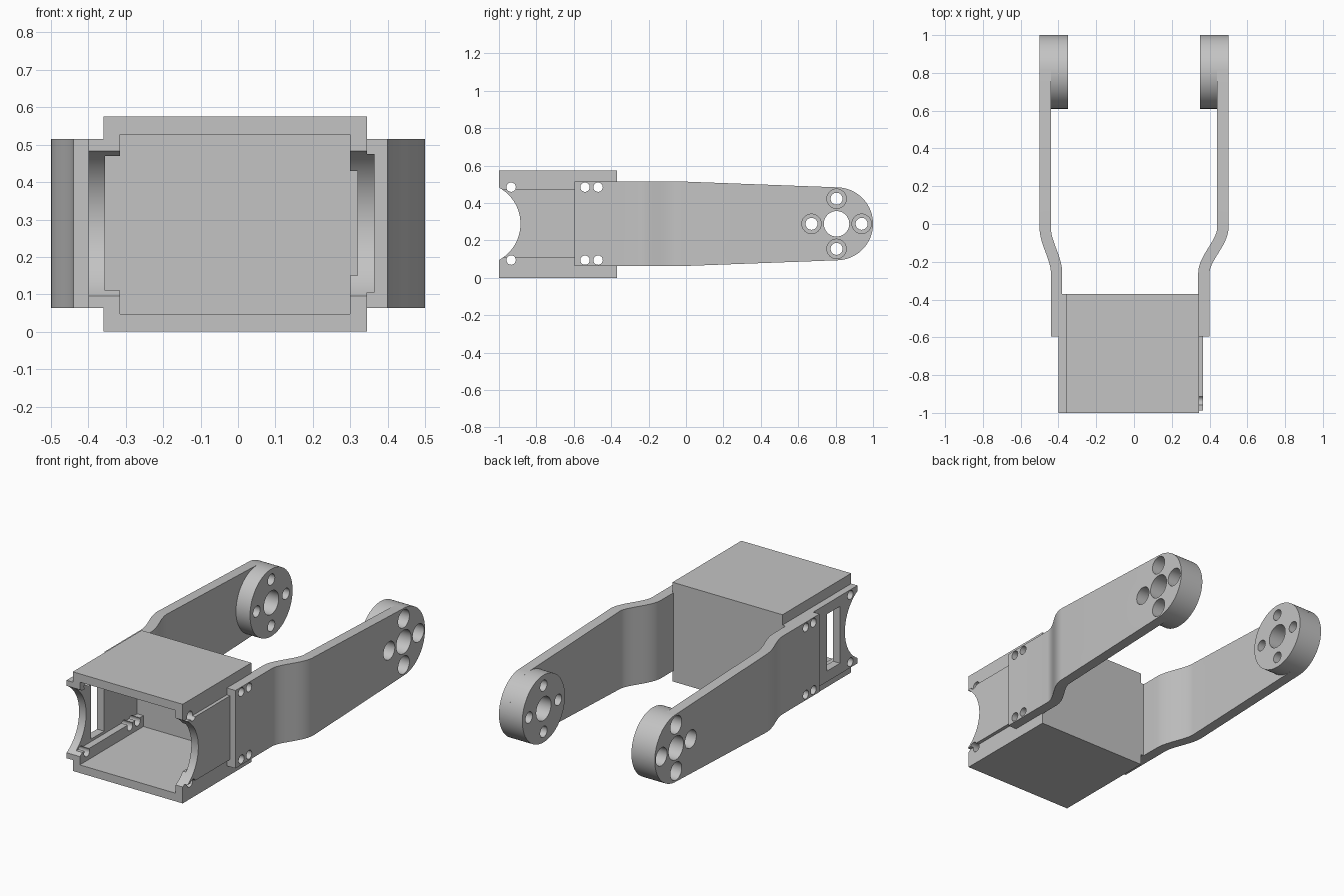
import bpy, bmesh, math

cube = bpy.data.objects.get("Cube")
if cube:
    bpy.data.objects.remove(cube, do_unlink=True)

grey = bpy.data.materials.new("plain grey")
grey.use_nodes = True
COLOUR = (0.55, 0.55, 0.55, 1)
grey.diffuse_color = COLOUR
grey.node_tree.nodes["Principled BSDF"].inputs["Base Color"].default_value = COLOUR

MID = 0.289            # mid height of the bracket
PIVOT, HUB_R = 0.805, 0.195


def prism(name, outline, axis, lo, hi):
    """Extrude an outline: (x, y) along z, or (y, z) along x."""
    bm = bmesh.new()
    rings = []
    for d in (lo, hi):
        rings.append([bm.verts.new((u, v, d) if axis == "z" else (d, u, v))
                      for u, v in outline])
    a, b = rings
    bm.faces.new(a)
    bm.faces.new(b)
    for i in range(len(a)):
        j = (i + 1) % len(a)
        bm.faces.new((a[i], a[j], b[j], b[i]))
    bmesh.ops.recalc_face_normals(bm, faces=bm.faces)
    mesh = bpy.data.meshes.new(name)
    bm.to_mesh(mesh)
    bm.free()
    mesh.materials.append(grey)
    ob = bpy.data.objects.new(name, mesh)
    bpy.context.collection.objects.link(ob)
    return ob


def box(name, x, y, z):
    return prism(name, [(x[0], y[0]), (x[1], y[0]), (x[1], y[1]), (x[0], y[1])], "z", *z)


def arc(cy, cz, r, start, end, n):
    angles = [math.radians(start + (end - start) * i / n) for i in range(n + 1)]
    return [(cy + r * math.cos(a), cz + r * math.sin(a)) for a in angles]


def rod(name, y, z, r, lo, hi, n=48):
    return prism(name, arc(y, z, r, 0, 360, n)[:-1], "x", lo, hi)


def combine(ob, others, operation):
    """Apply one boolean for each helper, keeping the helpers."""
    for other in others:
        mod = ob.modifiers.new(operation, "BOOLEAN")
        mod.operation, mod.object, mod.solver = operation, other, "EXACT"
    dg = bpy.context.evaluated_depsgraph_get()
    dg.update()
    mesh = bpy.data.meshes.new_from_object(ob.evaluated_get(dg))
    ob.modifiers.clear()
    ob.data = mesh


def discard(helpers):
    for h in helpers:
        bpy.data.objects.remove(h, do_unlink=True)


# Cutters: front scallop, screw holes and the side window
scallop = rod("scallop_cutter", -1.106, MID, 0.221, -0.7, 0.7, 96)
screws = [rod("screw_cutter", y, z, 0.025, -0.7, 0.7, 32)
          for y in (-0.935, -0.54, -0.47) for z in (0.095, 0.485)]
window = box("window_cutter", (-0.5, -0.2), (-0.84, -0.72), (0.125, 0.455))

# Open-fronted housing with shallow pockets inside the side walls
cavities = [
    box("cavity_cutter", (-0.315, 0.30), (-1.1, -0.417), (0.047, 0.527)),
    box("right_pocket_cutter", (-0.355, -0.2), (-1.1, -0.417), (0.11, 0.47)),
    box("left_pocket_cutter", (0.2, 0.32), (-1.1, -0.417), (0.15, 0.43)),
]
housing = box("housing", (-0.36, 0.345), (-1, -0.37), (0, 0.575))
combine(housing, cavities + [scallop, window] + screws, "DIFFERENCE")

# Raised plates on the housing sides
right_plate = box("right_side_plate", (-0.40, -0.36), (-1, -0.37), (0.063, 0.515))
combine(right_plate, [scallop, window] + screws, "DIFFERENCE")
left_plate = box("left_side_plate", (0.345, 0.365), (-1, -0.58), (0.105, 0.475))
combine(left_plate, [scallop] + screws, "DIFFERENCE")


def arm(name, side, base, top, thick=0.06):
    """Strap with an S-bend, a tapered outline and a round drilled hub."""
    y0, y1, n = -0.26, -0.02, 20
    path = [(base, -0.595, 0)]
    for i in range(n + 1):
        t = i / n
        x = base + (top - base) * t * t * (3 - 2 * t)
        slope = (top - base) * 6 * t * (1 - t) / (y1 - y0)
        path.append((x, y0 + (y1 - y0) * t, slope))
    path.append((top, 1.1, 0))
    outline = []
    for sign in (1, -1):
        edge = []
        for x, y, s in path:
            k = sign * thick / 2 / math.hypot(1, s)
            edge.append((side * (x + k), y - k * s))
        outline += edge if sign == 1 else edge[::-1]
    ob = prism(name, outline, "z", 0, 0.6)

    # Side outline tapering into the round end
    shape = [(-0.7, 0.063), (-0.02, 0.063)]
    shape += arc(PIVOT, MID, HUB_R, -87, 87, 48)
    shape += [(-0.02, 0.515), (-0.7, 0.515)]
    taper = prism("taper_helper", shape, "x", -0.8, 0.8)
    combine(ob, [taper], "INTERSECT")
    hub = rod("hub_helper", PIVOT, MID, HUB_R, *sorted((side * 0.35, side * 0.5)), 96)
    combine(ob, [hub], "UNION")

    # Axle hole and four counterbored screw holes
    holes = [rod("axle_cutter", PIVOT, MID, 0.068, -0.7, 0.7)]
    for q in range(4):
        a = q * math.pi / 2
        y, z = PIVOT + 0.134 * math.cos(a), MID + 0.134 * math.sin(a)
        holes.append(rod("bolt_cutter", y, z, 0.032, -0.7, 0.7, 32))
        holes.append(rod("counterbore_cutter", y, z, 0.052,
                         *sorted((side * 0.41, side * 0.7)), 32))
    combine(ob, holes + screws, "DIFFERENCE")
    discard([taper, hub] + holes)
    return ob


left_arm = arm("left_arm", 1, 0.37, 0.47)
right_arm = arm("right_arm", -1, 0.41, 0.47)

discard(cavities + screws + [scallop, window])

# Smooth the round surfaces, keep the edges sharp
bpy.ops.object.select_all(action="DESELECT")
for ob in (housing, right_plate, left_plate, left_arm, right_arm):
    ob.select_set(True)
bpy.context.view_layer.objects.active = housing
bpy.ops.object.shade_smooth_by_angle(angle=math.radians(30))
